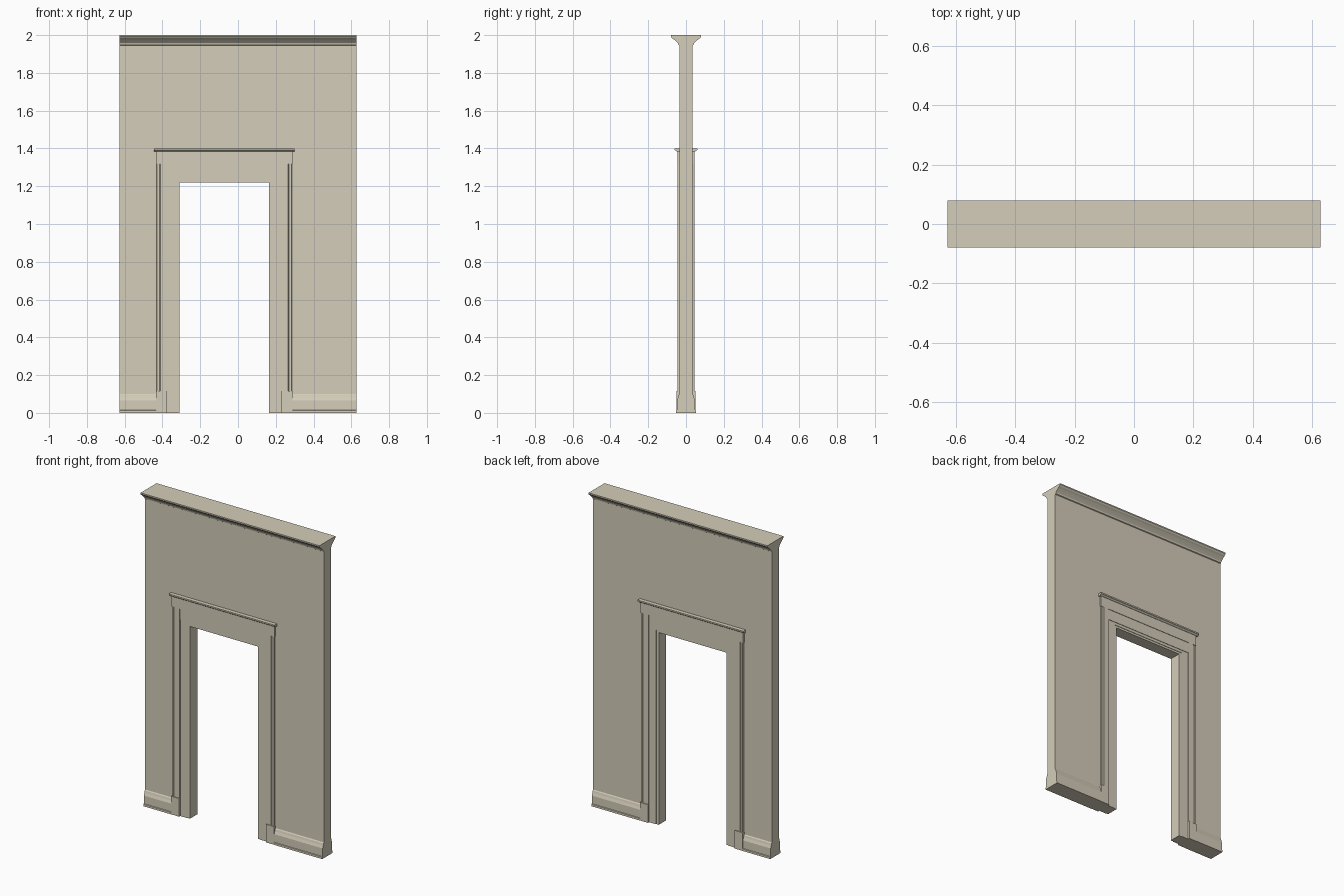
import bpy, bmesh
from mathutils import Vector

old = bpy.data.objects.get("Cube")
if old:
    bpy.data.objects.remove(old)

plaster = bpy.data.materials.new("warm_plaster")
COLOUR = (0.66, 0.61, 0.49, 1)
plaster.diffuse_color = COLOUR
plaster.use_nodes = True
plaster.node_tree.nodes["Principled BSDF"].inputs["Base Color"].default_value = COLOUR

HALF = 0.628       # half width of the wall
WALL = 0.035       # half thickness of the wall
DOOR = -0.073      # centre of the doorway
OPEN, HEAD = 0.238, 1.22


def prism(name, outline, axis, start, end):
    """Extrude a 2D outline along an axis: x uses (y, z), y uses (x, z), z uses (x, y)."""
    def place(a, b):
        return Vector({"x": (start, a, b), "y": (a, start, b), "z": (a, b, start)}[axis])
    step = Vector([(end - start) * (axis == k) for k in "xyz"])
    bm = bmesh.new()
    face = bm.faces.new([bm.verts.new(place(a, b)) for a, b in outline])
    result = bmesh.ops.extrude_face_region(bm, geom=[face])
    moved = [v for v in result["geom"] if isinstance(v, bmesh.types.BMVert)]
    bmesh.ops.translate(bm, verts=moved, vec=step)
    bmesh.ops.recalc_face_normals(bm, faces=bm.faces)
    mesh = bpy.data.meshes.new(name)
    bm.to_mesh(mesh)
    bm.free()
    mesh.materials.append(plaster)
    ob = bpy.data.objects.new(name, mesh)
    bpy.context.collection.objects.link(ob)
    return ob


def arch(left, right, top, inner, head):
    """Outline of an upright slab with the doorway left open."""
    return [(left, 0), (left, top), (right, top), (right, 0),
            (DOOR + inner, 0), (DOOR + inner, head),
            (DOOR - inner, head), (DOOR - inner, 0)]


def door_arch(outer, top, inner, head):
    return arch(DOOR - outer, DOOR + outer, top, inner, head)


# Wall with its doorway
prism("wall", arch(-HALF, HALF, 2, OPEN, HEAD), "y", -WALL, WALL)

# Moulding sections, measured outward from the wall centre
crown = [(WALL, 1.945), (0.04, 1.948), (0.043, 1.957), (0.052, 1.966),
         (0.064, 1.977), (0.074, 1.984), (0.08, 1.992), (0.08, 2), (WALL, 2)]
skirting = [(WALL, 0), (0.052, 0), (0.052, 0.013), (0.048, 0.015),
            (0.048, 0.066), (0.042, 0.082), (0.039, 0.094), (WALL, 0.1)]
cap = [(WALL, 1.383), (0.048, 1.383), (0.053, 1.388), (0.06, 1.391),
       (0.06, 1.4), (WALL, 1.4)]
pilaster = [(0.304, WALL), (0.304, 0.046), (0.338, 0.046), (0.342, 0.041),
            (0.347, 0.041), (0.349, 0.044), (0.356, 0.044), (0.358, WALL)]

for side, s in (("front", -1), ("back", 1)):
    def flip(outline):
        return [(s * y, z) for y, z in outline]

    # Mouldings running along the wall
    prism(side + "_crown", flip(crown), "x", -HALF, HALF)
    prism(side + "_right_skirting", flip(skirting), "x", -HALF, DOOR - 0.361)
    prism(side + "_left_skirting", flip(skirting), "x", DOOR + 0.361, HALF)

    # Stepped casing around the opening
    prism(side + "_casing", door_arch(0.304, 1.25, 0.255, 1.233), "y", s * WALL, s * 0.04)
    prism(side + "_jamb_edge", door_arch(0.255, 1.233, OPEN, HEAD), "y", s * WALL, s * 0.037)

    # Pilasters on plinths
    for hand, m in (("right", -1), ("left", 1)):
        section = [(DOOR + m * x, s * y) for x, y in pilaster]
        prism(f"{side}_{hand}_pilaster", section, "z", 0.113, 1.317)
        a, b = DOOR + m * 0.304, DOOR + m * 0.361
        block = [(a, 0), (b, 0), (b, 0.115), (a, 0.115)]
        prism(f"{side}_{hand}_plinth", block, "y", s * WALL, s * 0.051)

    # Header board, frieze and cap
    for name, w, low, high, depth in (("header", 0.304, 1.25, 1.317, 0.043),
                                      ("frieze", 0.361, 1.317, 1.383, 0.046)):
        prism(f"{side}_{name}", [(DOOR - w, low), (DOOR + w, low),
                                 (DOOR + w, high), (DOOR - w, high)], "y", s * WALL, s * depth)
    prism(side + "_cap", flip(cap), "x", DOOR - 0.371, DOOR + 0.371)
